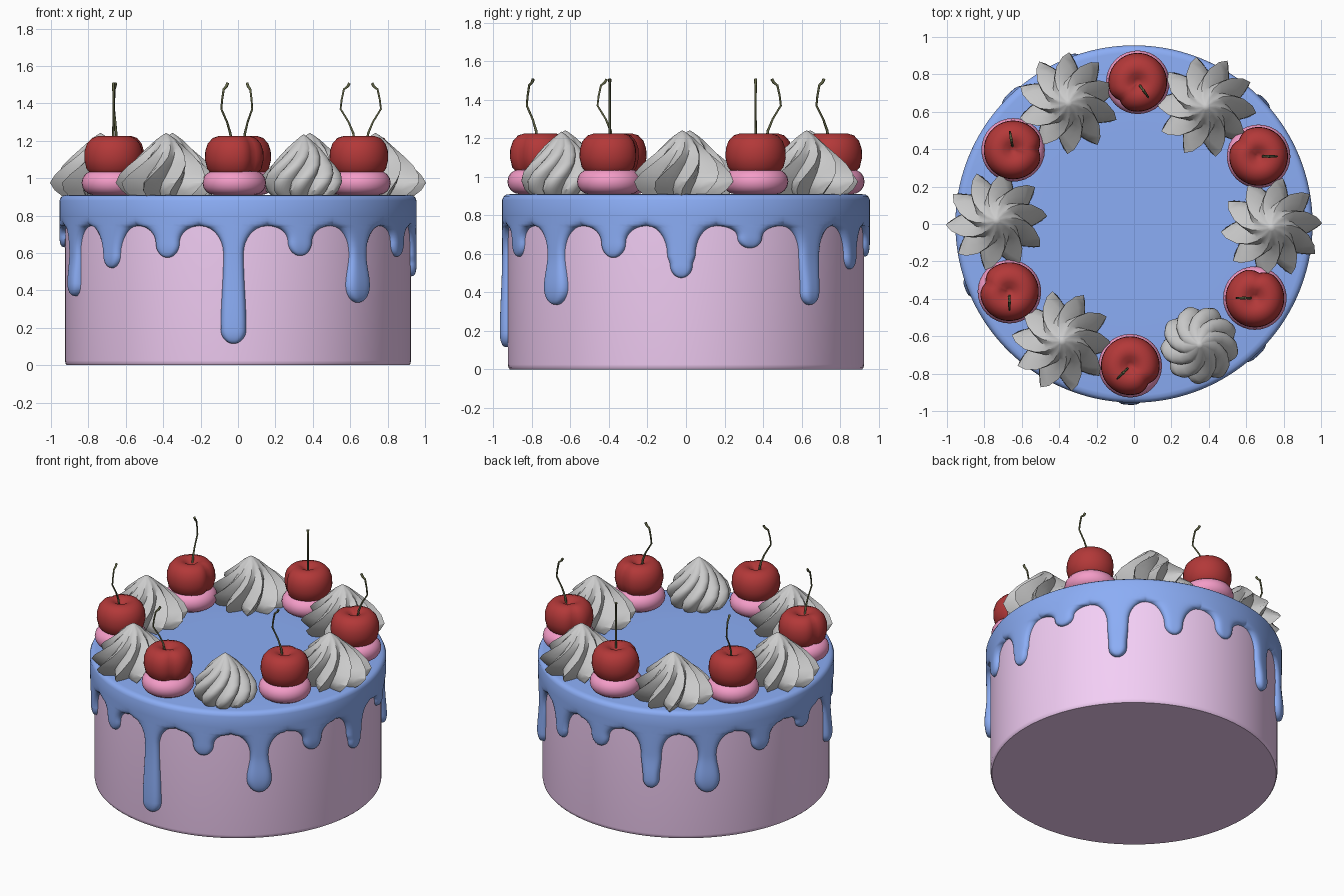
import bpy, bmesh
from math import sin, cos, pi, radians, sqrt

if "Cube" in bpy.data.objects:
    bpy.data.objects.remove(bpy.data.objects["Cube"])

OFF = radians(-1.5)   # whole decoration is turned slightly


def material(name, rgb):
    m = bpy.data.materials.new(name)
    m.diffuse_color = (*rgb, 1)
    m.use_nodes = True
    m.node_tree.nodes["Principled BSDF"].inputs["Base Color"].default_value = m.diffuse_color
    return m


SPONGE = material("sponge_pink", (0.90, 0.62, 0.92))
BLUE = material("icing_blue", (0.26, 0.42, 0.92))
ROSE = material("cream_rose", (0.90, 0.33, 0.57))
RED = material("cherry_red", (0.45, 0.04, 0.04))
STEM = material("stem_dark", (0.12, 0.13, 0.06))


def finish(bm, name, mat=None, angle=40, loc=(0, 0, 0), rot=0):
    bmesh.ops.remove_doubles(bm, verts=bm.verts, dist=0.0002)
    bmesh.ops.recalc_face_normals(bm, faces=bm.faces)
    me = bpy.data.meshes.new(name)
    bm.to_mesh(me)
    bm.free()
    ob = bpy.data.objects.new(name, me)
    bpy.context.collection.objects.link(ob)
    ob.location = loc
    ob.rotation_euler.z = rot
    if mat:
        me.materials.append(mat)
    me.shade_smooth()
    me.set_sharp_from_angle(angle=radians(angle))
    return ob


def grid(bm, rows, closed=False):
    vs = [[bm.verts.new(p) for p in r] for r in rows]
    n = len(rows[0])
    for a, b in zip(vs, vs[1:]):
        for j in range(n if closed else n - 1):
            k = (j + 1) % n
            bm.faces.new((a[j], a[k], b[k], b[j]))


def lathe(profile, n, shape=lambda r, z, a: (r, z, a)):
    bm = bmesh.new()
    rows = []
    for r, z in profile:
        row = []
        for j in range(n):
            q, h, a = shape(r, z, 2 * pi * j / n)
            row.append((q * cos(a), q * sin(a), h))
        rows.append(row)
    grid(bm, rows, True)
    return bm


# cake body
finish(lathe([(0, 0), (0.915, 0), (0.922, 0.008), (0.925, 0.025),
              (0.925, 0.89), (0, 0.89)], 96), "cake_body", SPONGE)

# icing: (bottom z, neck half width, end half width) for drips from -90 degrees on
DRIPS = [(0.115, .055, .07), (0.585, .07, .07), (0.335, .06, .083), (0.58, .07, .07),
         (0.475, .075, .06), (0.63, .07, .07), (0.335, .07, .06), (0.52, .07, .06),
         (0.585, .07, .07), (0.36, .07, .055), (0.335, .06, .083), (0.575, .07, .07),
         (0.63, .07, .07), (0.37, .06, .06), (0.52, .07, .06), (0.575, .07, .07)]
R, T, ARCH = 0.919, 0.036, 0.745
HALF = pi / 16 * 0.94
NU = 14
US = [sin(pi / 2 * (2 * j / NU - 1)) for j in range(NU + 1)]


def smooth(x):
    x = min(max(x, 0), 1)
    return x * x * (3 - 2 * x)


def sheet_row(mid, w, thick, z, k):
    row = []
    for u in US:
        r = R + thick * sqrt(max(0, 1 - k * u ** 4))
        a = mid + u * w / 0.94
        row.append((r * cos(a), r * sin(a), z))
    return row


bm = bmesh.new()
for i, (bottom, neck, end) in enumerate(DRIPS):
    mid = -pi / 2 + OFF + i * pi / 8
    rows = []
    # top and rounded rim
    for r, z in ((0, .91), (.5, .91), (.915, .91), (.935, .907), (.948, .897), (.955, .88)):
        rows.append(sheet_row(mid, HALF, r - R, z, 0))
    for z, k in ((.80, 0), (.772, .05), (.757, .4), (ARCH, 1)):
        rows.append(sheet_row(mid, HALF, T, z, k))
    # hanging drip
    length = ARCH - bottom
    cap = min(end * 1.1, length * 0.5)
    arch = min(0.15, length - cap)
    depths = [arch * (s / 8) ** 1.7 for s in range(1, 9)]
    if length - cap > arch:
        depths += [arch + (length - cap - arch) * s / 8 for s in range(1, 9)]
    depths += [length - cap + cap * sin(pi / 2 * s / 8) for s in range(1, 9)]
    for d in depths:
        s = smooth((d - arch) / max(length - cap - arch, 0.01))
        if length - cap - arch < 0.01:
            s = smooth(d / length)
        w = neck + (end - neck) * s
        thick = T + 0.012 * s * (length > 0.3)
        if d < arch:
            w += (HALF - w) * (1 - sqrt(max(0, 1 - (1 - d / arch) ** 2)))
        c = sqrt(max(0, 1 - max(0, (d - length + cap) / cap) ** 2))
        rows.append(sheet_row(mid, w * c, thick * sqrt(c), ARCH - d, 1))
    grid(bm, rows)
finish(bm, "drip_icing", BLUE, 60)


# whipped cream dollops: swirled stars, one softer than the rest
def star(lobes, depth, twist, sharp):
    def shape(r, z, a):
        t = a * lobes / (2 * pi) % 1
        wave = abs(2 * t - 1) if sharp else abs(cos(pi * t)) ** 0.8
        if sharp:
            wave = wave ** 1.2
        fade = smooth((1.25 - z) / 0.2)
        h = smooth((z - 0.9) / 0.34)
        return r * (1 - depth * fade * (1 - wave)), z, a + twist * h
    return shape


SHARP = [(0, .90), (.2, .90), (.245, .935), (.272, .975), (.25, 1.02), (.205, 1.07),
         (.155, 1.115), (.105, 1.16), (.055, 1.205), (.02, 1.23), (0, 1.242)]
SOFT = [(0, .90), (.165, .905), (.195, .935), (.21, .98), (.2, 1.025), (.17, 1.07),
        (.13, 1.115), (.09, 1.16), (.045, 1.2), (.018, 1.222), (0, 1.235)]
for i in range(6):
    a = OFF + i * pi / 3
    soft = i == 5
    bm = (lathe(SOFT, 90, star(9, 0.22, 1.1, False)) if soft
          else lathe(SHARP, 40, star(10, 0.36, 0.9, True)))
    finish(bm, "cream_dollop", None, 35, (0.735 * cos(a), 0.735 * sin(a), 0), a)

# cherries on cream rings: (stem direction, crease direction) in degrees
CHERRY = [(0, 0.985), (.06, .99), (.115, 1.015), (.145, 1.05), (.157, 1.10), (.155, 1.145),
          (.142, 1.185), (.115, 1.215), (.08, 1.226), (.05, 1.22), (.02, 1.20), (0, 1.19)]
RING = [(.105 + .065 * cos(t * pi / 8), .975 + .065 * sin(t * pi / 8)) for t in range(17)]


def crease(r, z, a):
    d = min(a, 2 * pi - a)
    return r * (1 - 0.13 * max(0, 1 - d / 0.45) ** 1.3), z, a


for i, (stem_dir, crease_dir) in enumerate(
        [(0, 140), (-55, -135), (100, 0), (-90, 160), (-135, -45), (180, 80)]):
    a = OFF + pi / 6 + i * pi / 3
    x, y = 0.758 * cos(a), 0.758 * sin(a)
    finish(lathe(RING, 32), "cream_ring", ROSE, 60, (x, y, 0))
    finish(lathe(CHERRY, 40, crease), "cherry", RED, 60, (x, y, 0), radians(crease_dir))
    # bent stem
    cu = bpy.data.curves.new("cherry_stem", 'CURVE')
    cu.dimensions = '3D'
    cu.bevel_depth = 0.007
    cu.bevel_resolution = 1
    cu.use_fill_caps = True
    sp = cu.splines.new('POLY')
    pts = [(.02, 1.18, 1), (.03, 1.24, 1), (.055, 1.30, .8), (.098, 1.37, .8),
           (.092, 1.42, .8), (.08, 1.475, .9), (.06, 1.49, 1.1), (.05, 1.508, 1.2)]
    sp.points.add(len(pts) - 1)
    for p, (r, z, rad) in zip(sp.points, pts):
        p.co = (r, 0, z, 1)
        p.radius = rad
    ob = bpy.data.objects.new("cherry_stem", cu)
    bpy.context.collection.objects.link(ob)
    ob.location = (x, y, 0)
    ob.rotation_euler.z = radians(stem_dir)
    cu.materials.append(STEM)
